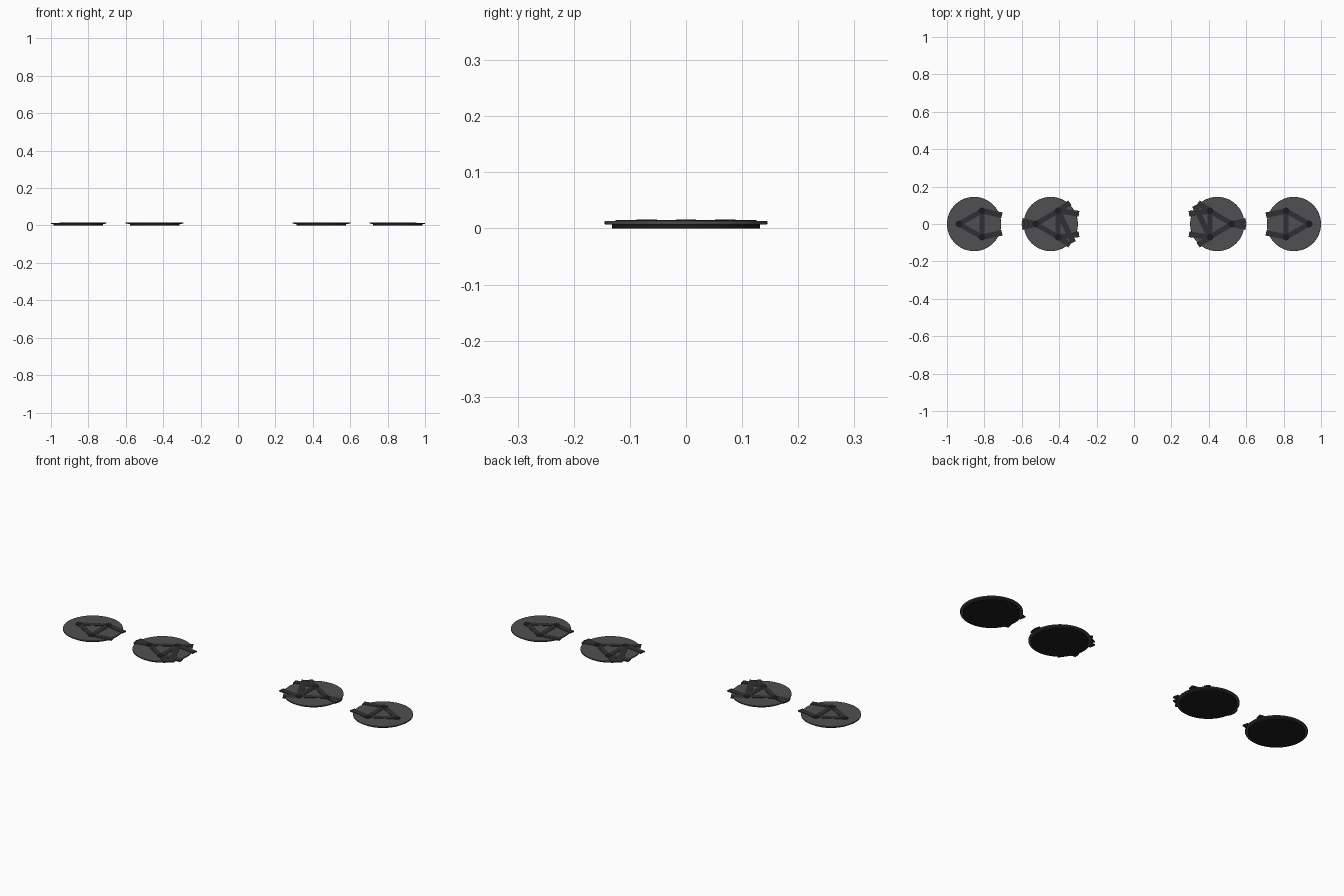
import bpy
from math import atan2, hypot, pi
from mathutils import Matrix

if "Cube" in bpy.data.objects:
    bpy.data.objects.remove(bpy.data.objects["Cube"])


def make_material(name, v):
    m = bpy.data.materials.new(name)
    m.diffuse_color = (v, v, v * 1.05, 1)
    m.use_nodes = True
    m.node_tree.nodes["Principled BSDF"].inputs["Base Color"].default_value = m.diffuse_color
    return m


GREY = make_material("plate_grey", 0.08)
DARK = make_material("strut_dark", 0.03)
BLACK = make_material("base_black", 0.012)


def disc(name, x, y, r, z0, z1, mat, sides=64, bevel=0.0):
    bpy.ops.mesh.primitive_cylinder_add(vertices=sides, radius=r, depth=z1 - z0,
                                        location=(x, y, (z0 + z1) / 2))
    ob = bpy.context.object
    ob.name = name
    ob.data.materials.append(mat)
    if bevel:
        b = ob.modifiers.new("edge", 'BEVEL')
        b.width = bevel
        b.segments = 2
    bpy.ops.object.shade_smooth_by_angle()
    return ob


def strut(name, a, b, width=0.027):
    # flat bar lying on the plate between two points
    (x0, y0), (x1, y1) = a, b
    bpy.ops.mesh.primitive_cube_add(size=1)
    ob = bpy.context.object
    ob.name = name
    ob.data.transform(Matrix.Diagonal((hypot(x1 - x0, y1 - y0), width, 0.006, 1)))
    ob.location = ((x0 + x1) / 2, (y0 + y1) / 2, 0.0125)
    ob.rotation_euler.z = atan2(y1 - y0, x1 - x0)
    ob.data.materials.append(DARK)
    return ob


def pad(label, cx, nodes, stubs, turn):
    # turn = 1 for the right half, -1 rotates the pad half a turn to the left
    p = lambda q: (q[0] * turn, q[1] * turn)
    disc(label + "_base", cx * turn, 0, 0.132, 0, 0.008, BLACK)
    disc(label + "_plate", cx * turn, 0, 0.145, 0.007, 0.0135, GREY, bevel=0.0015)
    for i in range(3):
        strut(label + "_triangle_strut", p(nodes[i]), p(nodes[(i + 1) % 3]))
        x, y = p(nodes[i])
        disc(label + "_node", x, y, 0.018, 0.009, 0.0162, BLACK, sides=24)
    for i, end in stubs:
        strut(label + "_stub_strut", p(nodes[i]), p(end), 0.03)


outer_nodes = [(0.813, 0.07), (0.813, -0.07), (0.936, 0)]
outer_stubs = [(0, (0.706, 0.047)), (1, (0.706, -0.047))]
inner_nodes = [(0.406, 0.07), (0.406, -0.07), (0.524, 0)]
inner_stubs = [(2, (0.598, 0.017)), (2, (0.598, -0.017)),
               (0, (0.343, 0.113)), (0, (0.294, 0.055)),
               (1, (0.294, -0.055)), (1, (0.343, -0.113)),
               (1, (0.325, 0.098))]

for side, turn in (("right", 1), ("left", -1)):
    pad(side + "_outer", 0.855, outer_nodes, outer_stubs, turn)
    pad(side + "_inner", 0.445, inner_nodes, inner_stubs, turn)
